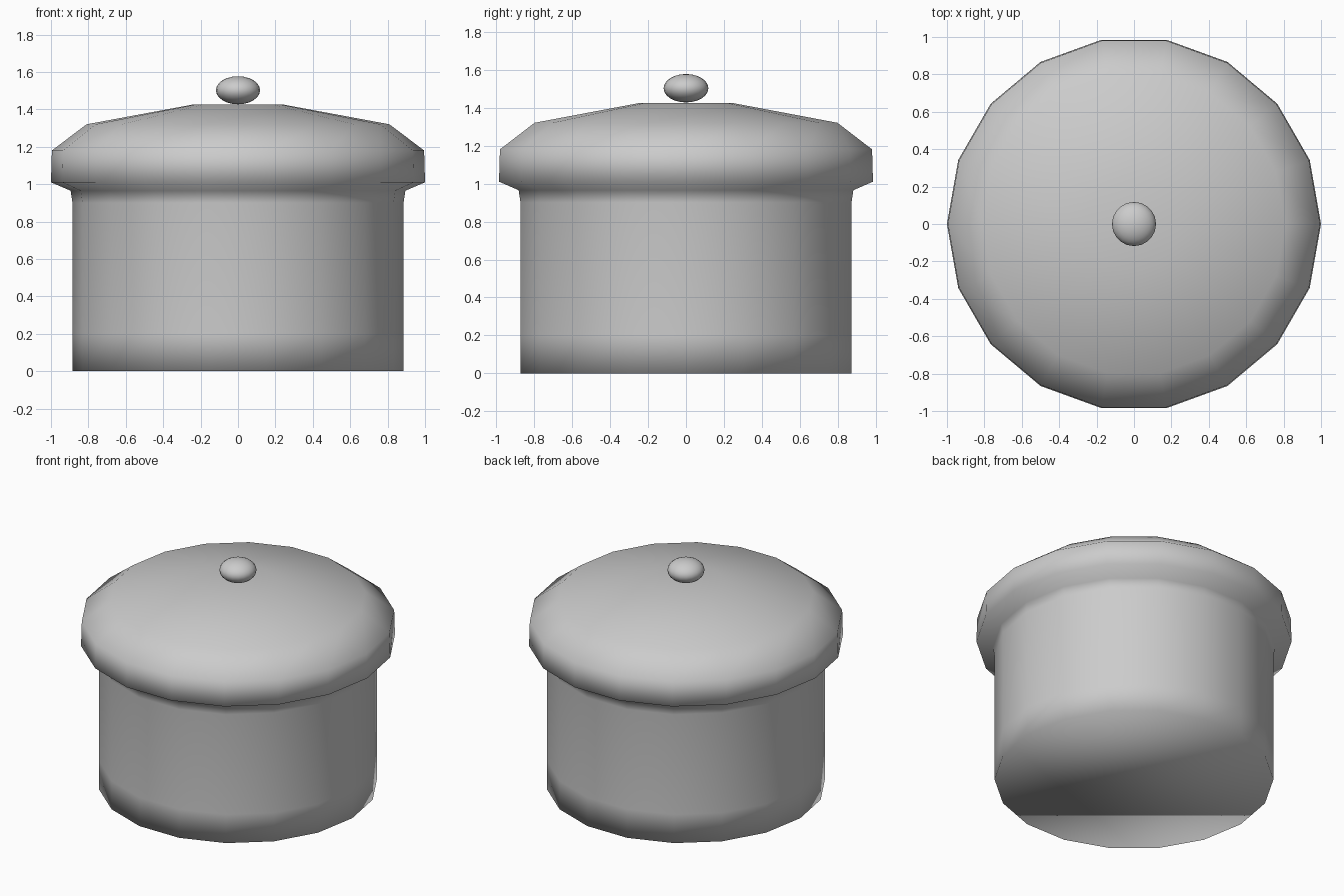
import bpy, bmesh, math

if "Cube" in bpy.data.objects:
    bpy.data.objects.remove(bpy.data.objects["Cube"])

SIDES = 18


def lathe(name, profile, sides):
    """Spin a (radius, height) profile round z, cap both ends, shade smooth."""
    bm = bmesh.new()
    rings = []
    for r, z in profile:
        rings.append([bm.verts.new((r * math.cos(2 * math.pi * i / sides),
                                    r * math.sin(2 * math.pi * i / sides), z))
                      for i in range(sides)])
    for low, high in zip(rings, rings[1:]):
        for i in range(sides):
            j = (i + 1) % sides
            bm.faces.new((low[i], low[j], high[j], high[i]))
    bm.faces.new(rings[0][::-1])
    bm.faces.new(rings[-1])
    for f in bm.faces:
        f.smooth = True
    mesh = bpy.data.meshes.new(name)
    bm.to_mesh(mesh)
    bm.free()
    obj = bpy.data.objects.new(name, mesh)
    bpy.context.collection.objects.link(obj)
    return obj


# Pot wall flowing into the overhanging domed lid, one continuous surface
lathe("lidded_pot", [
    (0.885, 0.0), (0.885, 0.2), (0.885, 0.9),      # wall
    (0.895, 0.965), (1.0, 1.01), (0.995, 1.18),    # lid rim
    (0.81, 1.32), (0.245, 1.425),                  # sloping top
], SIDES)

# Flattened round knob resting on the lid
bpy.ops.mesh.primitive_uv_sphere_add(segments=20, ring_count=12, radius=1,
                                     location=(0, 0, 1.502))
knob = bpy.context.object
knob.name = "lid_knob"
knob.scale = (0.118, 0.118, 0.075)
bpy.ops.object.shade_smooth()
